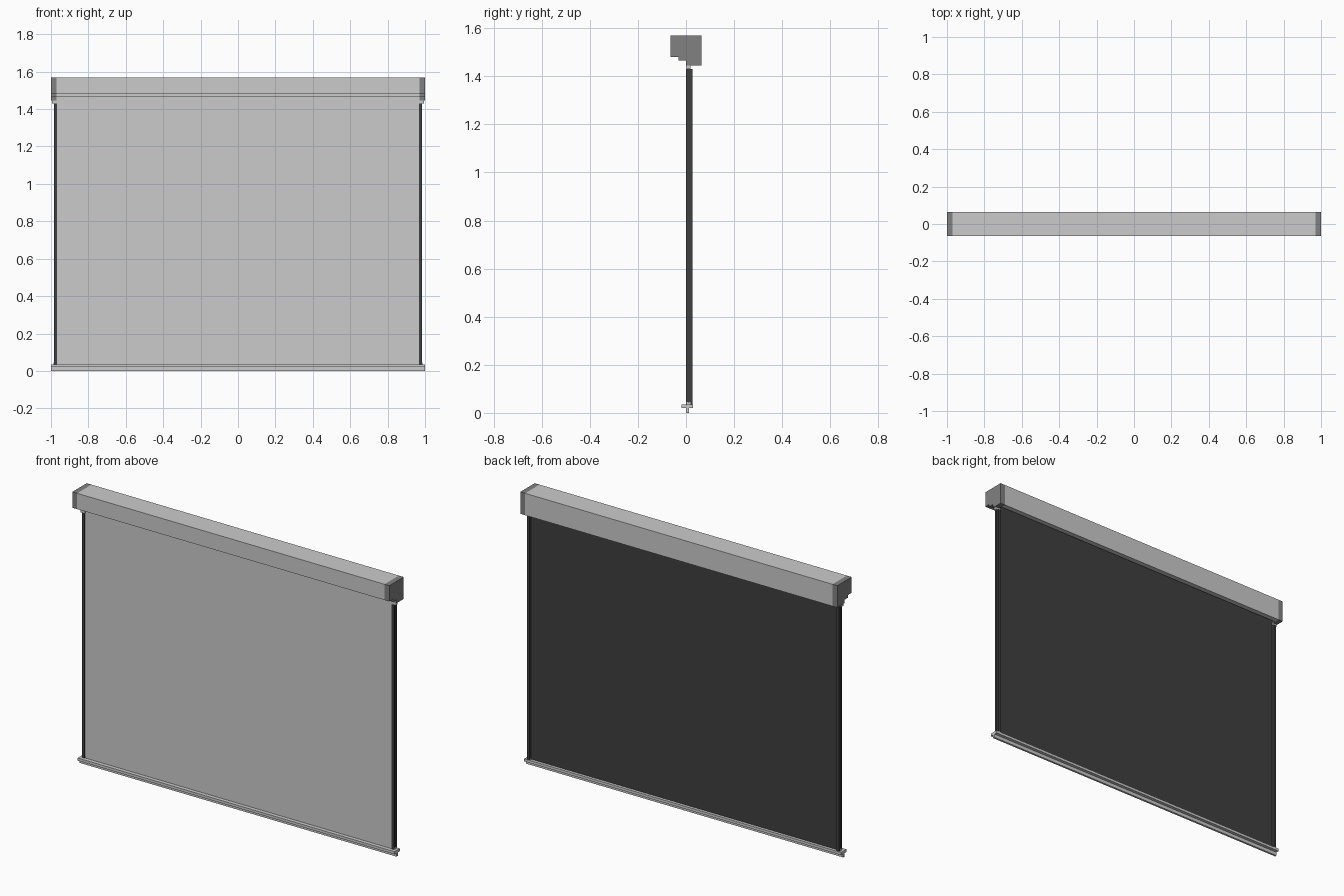
import bpy, bmesh

if "Cube" in bpy.data.objects:
    bpy.data.objects.remove(bpy.data.objects["Cube"])


def material(name, v):
    m = bpy.data.materials.new(name)
    m.diffuse_color = (v, v, v, 1)
    m.use_nodes = True
    m.node_tree.nodes["Principled BSDF"].inputs["Base Color"].default_value = m.diffuse_color
    return m


LIGHT = material("light grey", 0.60)
MID = material("mid grey", 0.22)
DARK = material("dark grey", 0.05)


def extrude(name, profile, x0, x1, mat):
    """Closed (y, z) profile extruded along x."""
    bm = bmesh.new()
    face = bm.faces.new([bm.verts.new((x0, y, z)) for y, z in profile])
    ext = bmesh.ops.extrude_face_region(bm, geom=[face])
    verts = [v for v in ext["geom"] if isinstance(v, bmesh.types.BMVert)]
    bmesh.ops.translate(bm, verts=verts, vec=(x1 - x0, 0, 0))
    bmesh.ops.recalc_face_normals(bm, faces=bm.faces)
    me = bpy.data.meshes.new(name)
    bm.to_mesh(me)
    bm.free()
    me.materials.append(mat)
    ob = bpy.data.objects.new(name, me)
    bpy.context.collection.objects.link(ob)
    return ob


def box(name, x, y, z, mat):
    prof = [(y[0], z[0]), (y[1], z[0]), (y[1], z[1]), (y[0], z[1])]
    return extrude(name, prof, x[0], x[1], mat)


# Stepped cassette: solid end caps, hollow light shell with a fabric slot below
outline = [(-0.065, 1.57), (-0.065, 1.48), (-0.032, 1.48), (-0.032, 1.465),
           (0.0, 1.465), (0.0, 1.445), (0.065, 1.445), (0.065, 1.57)]
shell = [(-0.065, 1.57), (-0.065, 1.48), (-0.032, 1.48), (-0.032, 1.465),
         (0.0, 1.465), (0.0, 1.471), (-0.026, 1.471), (-0.026, 1.486),
         (-0.059, 1.486), (-0.059, 1.564), (0.059, 1.564), (0.059, 1.451),
         (0.035, 1.451), (0.035, 1.445), (0.065, 1.445), (0.065, 1.57)]
extrude("cassette_shell", shell, -0.97, 0.97, LIGHT)

# Fabric: light front face, dark back face
box("screen_front", (-0.97, 0.97), (0.004, 0.008), (0.03, 1.50), LIGHT)
box("screen_back", (-0.97, 0.97), (0.008, 0.014), (0.03, 1.50), DARK)

# Bottom rail, T-shaped in section
rail = [(-0.018, 0.035), (-0.018, 0.02), (0.0, 0.02), (0.0, 0.0),
        (0.012, 0.0), (0.012, 0.02), (0.03, 0.02), (0.03, 0.035)]
extrude("bottom_rail", rail, -1.0, 1.0, LIGHT)

# Side parts, mirrored left and right
groove = [(0.0, 0.035), (0.028, 0.035), (0.028, 1.43), (0.0, 1.43)]
for side, s in (("left", -1), ("right", 1)):
    extrude(side + "_end_cap", outline, s * 0.97, s * 1.0, MID)
    extrude(side + "_guide_track", groove, s * 0.968, s * 0.978, DARK)
    box(side + "_track_front_lip", (s * 0.978, s * 0.984), (0.0, 0.009), (0.035, 1.43), DARK)
    box(side + "_track_back_lip", (s * 0.978, s * 0.984), (0.015, 0.028), (0.035, 1.43), DARK)
    box(side + "_track_top_bracket", (s * 0.966, s * 0.995), (0.002, 0.018), (1.43, 1.447), LIGHT)
    box(side + "_track_foot", (s * 0.966, s * 0.986), (0.002, 0.018), (0.035, 0.045), LIGHT)
